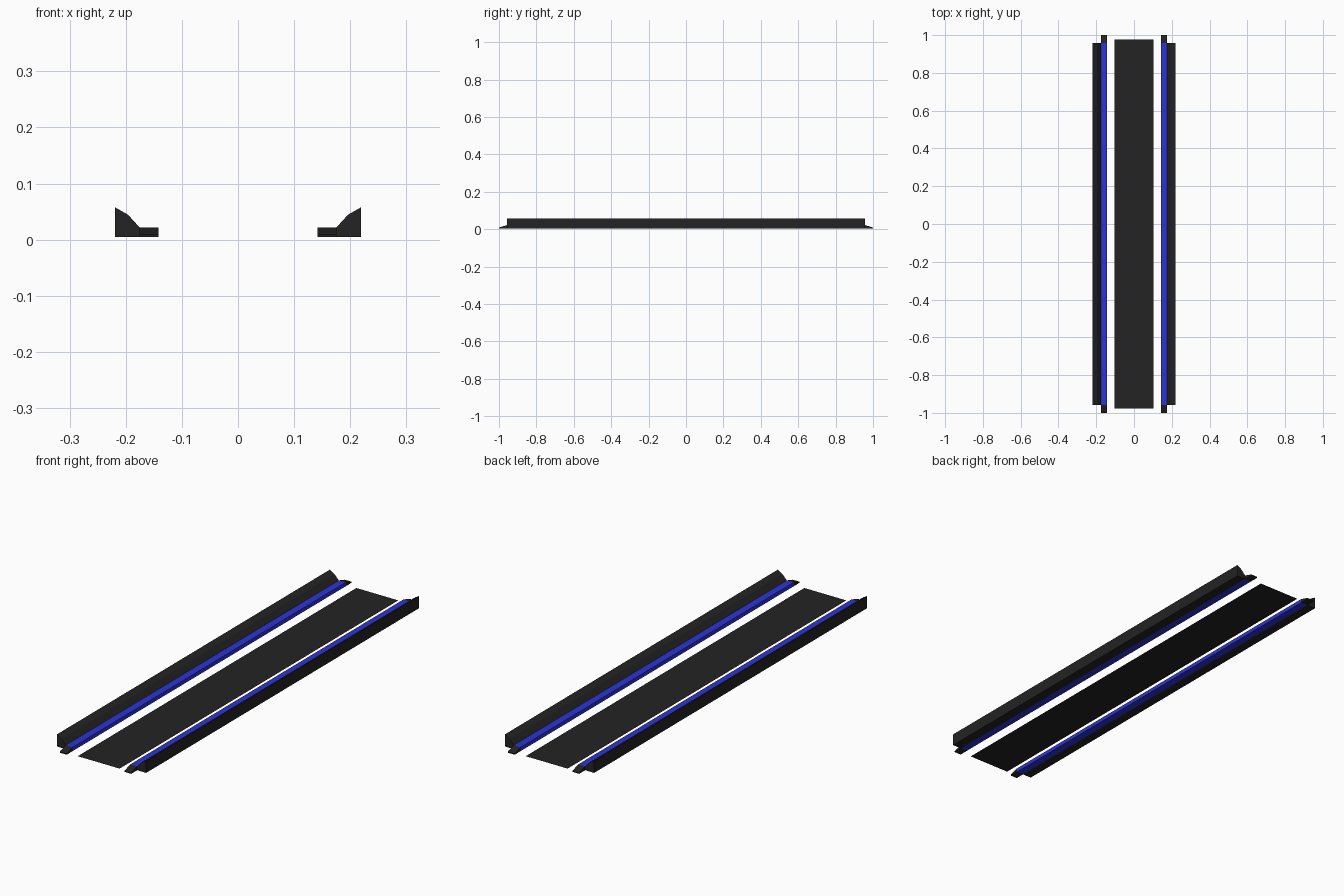
import bpy, bmesh

if "Cube" in bpy.data.objects:
    bpy.data.objects.remove(bpy.data.objects["Cube"])


def material(name, rgb):
    m = bpy.data.materials.new(name)
    m.diffuse_color = (*rgb, 1)
    m.use_nodes = True
    m.node_tree.nodes["Principled BSDF"].inputs["Base Color"].default_value = m.diffuse_color
    return m


dark = material("charcoal", (0.017, 0.017, 0.017))
blue = material("blue", (0.026, 0.034, 0.66))


def loft(name, sections, mat):
    """Solid (or single flat sheet) through matching cross-sections of (x, y, z) points."""
    bm = bmesh.new()
    rings = [[bm.verts.new(p) for p in s] for s in sections]
    n = len(rings[0])
    for a, b in zip(rings, rings[1:]):
        for i in range(n):
            j = (i + 1) % n
            bm.faces.new((a[i], a[j], b[j], b[i]))
    bm.faces.new(rings[0])
    bm.faces.new(rings[-1][::-1])
    bmesh.ops.recalc_face_normals(bm, faces=bm.faces)
    me = bpy.data.meshes.new(name)
    bm.to_mesh(me)
    bm.free()
    me.materials.append(mat)
    ob = bpy.data.objects.new(name, me)
    bpy.context.collection.objects.link(ob)
    return ob


def at_y(profile, y):
    return [(x, y, z) for x, z in profile]


X_IN, X_MID, X_OUT = 0.142, 0.1755, 0.2195
Z0, Z1 = 0.0045, 0.022
Y_RAIL, Y_END = 0.958, 1.0

rail = [(X_MID, Z0), (X_OUT, Z0), (X_OUT, 0.058), (0.196, 0.0445), (X_MID, Z1)]
strip = [(X_IN, Z0), (X_MID, Z0), (X_MID, Z1), (X_IN, Z1)]
tip = [(X_IN, Z0), (X_MID, Z0), (X_MID, 0.009), (X_IN, 0.009)]

for side, s in (("left", -1), ("right", 1)):
    def flip(profile):
        return [(s * x, z) for x, z in profile]
    # Raised outer rail and the blue strip on its inner edge
    loft(side + "_rail", [at_y(flip(rail), y) for y in (-Y_RAIL, Y_RAIL)], dark)
    loft(side + "_light_strip", [at_y(flip(strip), y) for y in (-Y_RAIL, Y_RAIL)], blue)
    # Sloping end caps of the strip
    for end, d in (("front", -1), ("back", 1)):
        loft(f"{side}_{end}_end_cap",
             [at_y(flip(strip), d * Y_RAIL), at_y(flip(tip), d * Y_END)], dark)

# Flat centre plate on the ground
bpy.ops.mesh.primitive_plane_add(size=2)
plate = bpy.context.object
plate.name = "centre_plate"
for v in plate.data.vertices:
    v.co.x *= 0.103
    v.co.y *= 0.978
plate.data.materials.append(dark)
